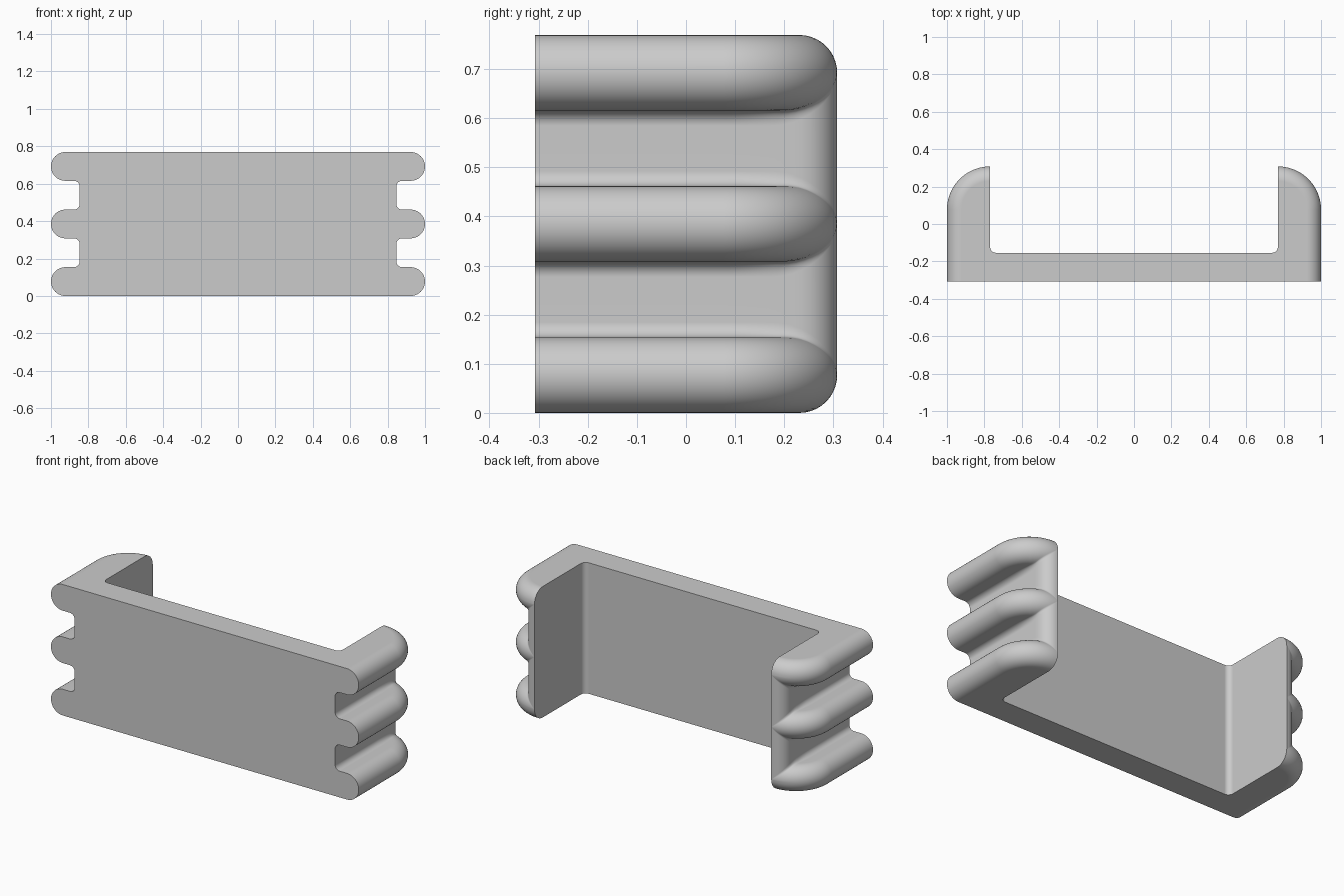
import bpy
import bmesh
from math import sin, cos, acos, sqrt, pi

old = bpy.data.objects.get("Cube")
if old:
    bpy.data.objects.remove(old, do_unlink=True)

U = 1 / 13                      # design module: 26 wide, 8 deep, 10 high
FRONT, PIVOT, WEB, INNER = -4, 1, -2, 10
FILLET, STEPS, TURNS = 0.4, 10, 28
RIBS = (1, 5, 9)                # rib centre heights, rib radius is one module


def floor_radius(a):
    """Distance from the sweep pivot to the rounded groove floor."""
    c, s = cos(a), sin(a)
    if s <= 2 * c:
        return 1 / c
    return 2 * s + sqrt(max(0, 1 - 4 * c * c))


def rib_half(floor):
    """Rib tip, flank, fillet and groove floor as (radius, height) pairs."""
    ca = max(0, min(1, (floor + FILLET - 2) / (1 + FILLET)))
    a = acos(ca)
    rise = (1 + FILLET) * sin(a)
    pts = [(2 + cos(a * i / STEPS), sin(a * i / STEPS)) for i in range(STEPS + 1)]
    for i in range(STEPS + 1):
        b = a * (1 - i / STEPS)
        pts.append((floor + FILLET * (1 - cos(b)), rise - FILLET * sin(b)))
    return pts + [(floor, 2)]


def section(floor):
    """Whole ribbed outline from the bottom face to the top face."""
    cap = [(2 + cos(pi / 2 * i / STEPS), sin(pi / 2 * i / STEPS)) for i in range(STEPS + 1)]
    groove = rib_half(floor)
    chain = []
    for z in RIBS:
        low = cap if z == RIBS[0] else groove
        high = cap if z == RIBS[-1] else groove
        chain += [(r, z - h) for r, h in reversed(low)] + [(r, z + h) for r, h in high]
    return chain


bm = bmesh.new()


def vert(x, y, z):
    return bm.verts.new((x * U, y * U, z * U))


def skin(columns):
    for a, b in zip(columns, columns[1:]):
        for i in range(len(a) - 1):
            bm.faces.new((a[i], b[i], b[i + 1], a[i + 1]))


# ribbed outer side: straight run, then swept round the back corner
columns = [[vert(INNER + r, FRONT, z) for r, z in section(1)]]
for i in range(TURNS + 1):
    a = pi / 2 * i / TURNS
    columns.append([vert(INNER + r * cos(a), PIVOT + r * sin(a), z)
                    for r, z in section(floor_radius(a))])
skin(columns)

# inner corner fillet and the back of the web
inner = []
for i in range(7):
    a = pi / 2 * i / 6
    x = INNER - FILLET * (1 - cos(a))
    y = WEB + FILLET * (1 - sin(a))
    inner.append([vert(x, y, 0), vert(x, y, 10)])
inner.append([vert(0, WEB, 0), vert(0, WEB, 10)])
skin(inner)

# flat faces: inner wall, front, bottom and top
front_mid = [vert(0, FRONT, 0), vert(0, FRONT, 10)]
bm.faces.new(columns[-1] + [inner[0][1], inner[0][0]])
bm.faces.new(columns[0] + [front_mid[1], front_mid[0]])
for end, k in ((0, 0), (-1, 1)):
    bm.faces.new([c[end] for c in columns] + [p[k] for p in inner] + [front_mid[k]])

bmesh.ops.remove_doubles(bm, verts=bm.verts, dist=0.00005)
bmesh.ops.recalc_face_normals(bm, faces=bm.faces)
mesh = bpy.data.meshes.new("ribbed_bracket")
bm.to_mesh(mesh)
bm.free()

# the open half must face outwards: the front panel points to -y
front = max(mesh.polygons, key=lambda p: p.area * (abs(p.normal.y) > 0.9 and p.center.y < FRONT * U * 0.99))
if front.normal.y > 0:
    mesh.flip_normals()

bracket = bpy.data.objects.new("ribbed_bracket", mesh)
bpy.context.collection.objects.link(bracket)

# plain grey
grey = bpy.data.materials.new("light_grey")
grey.use_nodes = True
colour = (0.6, 0.6, 0.6, 1)
grey.diffuse_color = colour
grey.node_tree.nodes["Principled BSDF"].inputs["Base Color"].default_value = colour
mesh.materials.append(grey)

# mirror to the other side and shade
mirror = bracket.modifiers.new("mirror", "MIRROR")
mirror.use_axis[0] = True
mirror.use_clip = True
bpy.context.view_layer.objects.active = bracket
bracket.select_set(True)
bpy.ops.object.modifier_apply(modifier=mirror.name)
bpy.ops.object.shade_smooth_by_angle(angle=pi / 6)
weighted = bracket.modifiers.new("flat_face_normals", "WEIGHTED_NORMAL")
weighted.keep_sharp = True
